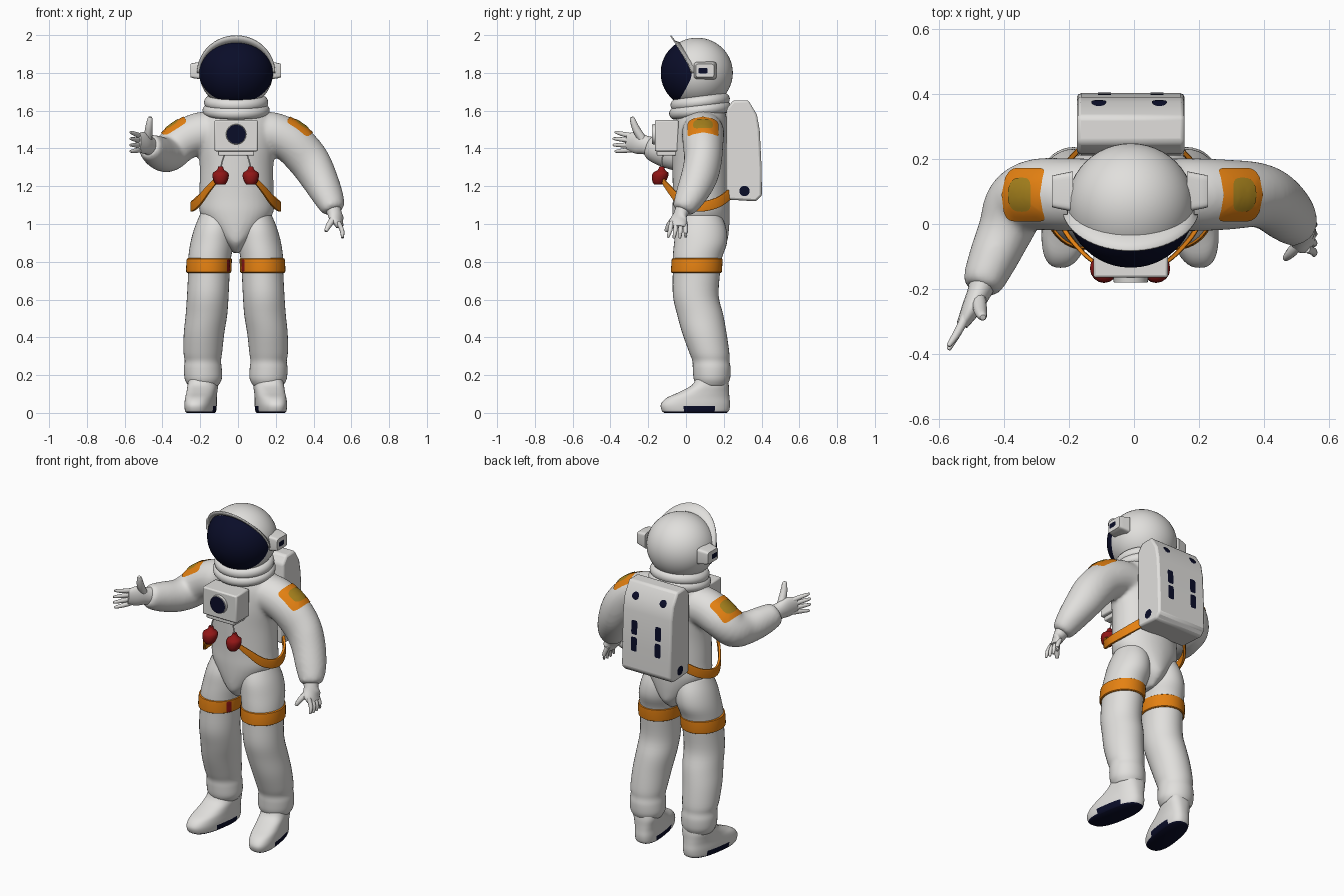
import bpy, bmesh, math
from mathutils import Vector
from mathutils.bvhtree import BVHTree

if "Cube" in bpy.data.objects:
    bpy.data.objects.remove(bpy.data.objects["Cube"])

CX = -0.012  # symmetry plane of the paired parts


def material(name, rgb):
    m = bpy.data.materials.new(name)
    m.diffuse_color = (*rgb, 1)
    m.use_nodes = True
    m.node_tree.nodes["Principled BSDF"].inputs["Base Color"].default_value = m.diffuse_color
    return m


WHITE = material("suit white", (0.75, 0.74, 0.72))
NAVY = material("dark navy", (0.003, 0.004, 0.022))
ORANGE = material("orange", (0.78, 0.22, 0.006))
OLIVE = material("olive gold", (0.38, 0.22, 0.012))
RED = material("dark red", (0.28, 0.008, 0.008))


def make(name, verts, faces, mat, angle=40):
    bm = bmesh.new()
    vs = [bm.verts.new(v) for v in verts]
    for f in faces:
        bm.faces.new([vs[i] for i in f])
    bmesh.ops.recalc_face_normals(bm, faces=bm.faces)
    for f in bm.faces:
        f.smooth = True
    for e in bm.edges:
        e.smooth = len(e.link_faces) < 2 or e.calc_face_angle(0) < math.radians(angle)
    me = bpy.data.meshes.new(name)
    bm.to_mesh(me)
    bm.free()
    ob = bpy.data.objects.new(name, me)
    me.materials.append(mat)
    bpy.context.collection.objects.link(ob)
    return ob


def spline(pts, k):
    out = []
    for i in range(len(pts) - 1):
        a, b, c, d = pts[max(i - 1, 0)], pts[i], pts[i + 1], pts[min(i + 2, len(pts) - 1)]
        for j in range(k):
            t = j / k
            out.append([0.5 * (2 * q + (r - p) * t + (2 * p - 5 * q + 4 * r - s) * t * t
                               + (3 * q - p - 3 * r + s) * t ** 3) for p, q, r, s in zip(a, b, c, d)])
    return out + [list(pts[-1])]


def spow(c, p):
    return math.copysign(abs(c) ** (2 / p), c)


def tube(name, secs, mat, n=32, k=4, flat=False, power=2, angle=40):
    """Loft of (x, y, z, ra, rb) sections; flat keeps them horizontal."""
    s = spline(secs, k)
    verts, faces = [], []
    for i, (x, y, z, ra, rb) in enumerate(s):
        u, v = Vector((1, 0, 0)), Vector((0, 1, 0))
        if not flat:
            t = Vector(s[min(i + 1, len(s) - 1)][:3]) - Vector(s[max(i - 1, 0)][:3])
            u = t.cross(Vector((0, 0, 1))).normalized()
            v = u.cross(t).normalized()
        for j in range(n):
            a = 2 * math.pi * j / n
            verts.append(Vector((x, y, z)) + u * ra * spow(math.cos(a), power) + v * rb * spow(math.sin(a), power))
    for i in range(len(s) - 1):
        for j in range(n):
            q = (j + 1) % n
            faces.append((i * n + j, i * n + q, i * n + n + q, i * n + n + j))
    faces += [tuple(range(n)), tuple(range(len(verts) - n, len(verts)))]
    return make(name, verts, faces, mat, angle)


def box(name, x, y, z, mat, bevel=0.008):
    verts = [(a, b, c) for a in x for b in y for c in z]
    ob = make(name, verts, [(0, 1, 3, 2), (4, 5, 7, 6), (0, 1, 5, 4), (2, 3, 7, 6), (0, 2, 6, 4), (1, 3, 7, 5)], mat)
    m = ob.modifiers.new("bevel", "BEVEL")
    m.width, m.segments = bevel, 2
    return ob


def decal(name, target, centre, normal, up, w, h, mat, power=2, lift=0.003):
    """Thin patch projected on to the target's surface."""
    tree = BVHTree.FromObject(target, bpy.context.evaluated_depsgraph_get())
    c, nrm = Vector(centre), Vector(normal).normalized()
    u = Vector(up).cross(nrm).normalized()
    v = nrm.cross(u)
    n, rings = 32, 6
    verts, faces = [], []
    for r in range(1, rings + 1):
        for j in range(n):
            a = 2 * math.pi * j / n
            p = c + (u * w / 2 * spow(math.cos(a), power) + v * h / 2 * spow(math.sin(a), power)) * r / rings
            hit = tree.ray_cast(p + nrm * 0.12, -nrm)[0]
            verts.append((hit or p) + nrm * lift)
    for r in range(rings - 1):
        for j in range(n):
            q = (j + 1) % n
            faces.append((r * n + j, r * n + q, r * n + n + q, r * n + n + j))
    faces.append(tuple(range(n)))
    ob = make(name, verts, faces, mat)
    # face outward
    if sum((f.normal * f.area for f in ob.data.polygons), Vector()).dot(nrm) < 0:
        ob.data.flip_normals()
    return ob


# Torso and arms, blended into one soft suit
torso = tube("suit_torso_and_arms", [
    (-0.008, 0.08, 0.845, 0.015, 0.08), (-0.008, 0.08, 0.90, 0.07, 0.135), (-0.008, 0.08, 0.97, 0.135, 0.148),
    (-0.008, 0.08, 1.06, 0.195, 0.152), (-0.008, 0.08, 1.15, 0.197, 0.15), (-0.008, 0.078, 1.3, 0.195, 0.15),
    (-0.008, 0.078, 1.42, 0.205, 0.15), (-0.008, 0.08, 1.52, 0.205, 0.14), (-0.008, 0.085, 1.59, 0.17, 0.125),
    (-0.008, 0.085, 1.64, 0.12, 0.11)], WHITE, 40, 5, True)
arm_r = tube("arm_raised", [
    (-0.08, 0.09, 1.48, 0.11, 0.11), (-0.2, 0.09, 1.48, 0.112, 0.112), (-0.3, 0.09, 1.435, 0.11, 0.105),
    (-0.36, 0.06, 1.38, 0.1, 0.1), (-0.395, -0.02, 1.368, 0.085, 0.092), (-0.435, -0.11, 1.385, 0.075, 0.085),
    (-0.465, -0.18, 1.405, 0.062, 0.07), (-0.473, -0.2, 1.412, 0.045, 0.05)], WHITE)
arm_l = tube("arm_lowered", [
    (0.06, 0.09, 1.48, 0.11, 0.11), (0.18, 0.09, 1.48, 0.112, 0.112), (0.285, 0.09, 1.43, 0.108, 0.112),
    (0.37, 0.09, 1.34, 0.1, 0.11), (0.425, 0.07, 1.25, 0.095, 0.1), (0.475, 0.025, 1.15, 0.085, 0.08),
    (0.502, -0.012, 1.085, 0.065, 0.06), (0.508, -0.02, 1.07, 0.045, 0.042)], WHITE)
bpy.ops.object.select_all(action="DESELECT")
for o in (arm_r, arm_l, torso):
    o.select_set(True)
bpy.context.view_layer.objects.active = torso
bpy.ops.object.join()
m = torso.modifiers.new("blend", "REMESH")
m.mode, m.voxel_size, m.use_smooth_shade = "VOXEL", 0.011, True
m = torso.modifiers.new("soften", "SMOOTH")
m.iterations, m.factor = 8, 0.5

# Shoulder patches
for s, x in ((-1, -0.338), (1, 0.325)):
    c, nrm = (x, 0.09, 1.515), (0.67 * s, 0, 0.74)
    decal("shoulder_patch", torso, c, nrm, (0, 0, 1), 0.165, 0.145, ORANGE, 7, 0.005)
    decal("shoulder_emblem", torso, c, nrm, (0, 0, 1), 0.105, 0.085, OLIVE, 3, 0.008)

# Legs, thigh bands, boots and waist straps
for s in (-1, 1):
    leg = [(0.10, 0.08, 1.06, 0.085, 0.10), (0.113, 0.08, 0.98, 0.105, 0.132), (0.125, 0.077, 0.9, 0.115, 0.14),
           (0.138, 0.06, 0.82, 0.113, 0.13), (0.142, 0.055, 0.74, 0.11, 0.125), (0.148, 0.052, 0.62, 0.11, 0.121),
           (0.155, 0.075, 0.52, 0.11, 0.122), (0.168, 0.098, 0.42, 0.107, 0.117), (0.174, 0.123, 0.32, 0.102, 0.106),
           (0.174, 0.132, 0.275, 0.096, 0.098), (0.174, 0.136, 0.235, 0.1, 0.1), (0.172, 0.137, 0.18, 0.098, 0.096),
           (0.172, 0.137, 0.145, 0.08, 0.08)]
    tube("leg", [(CX + s * x, *r) for x, *r in leg], WHITE, 36, 4, True, angle=70)
    band = tube("thigh_band", [(CX + s * x, y, z, a, b) for x, y, z, a, b in (
        (0.143, 0.055, 0.742, 0.108, 0.123), (0.143, 0.055, 0.745, 0.119, 0.134), (0.142, 0.057, 0.78, 0.12, 0.135),
        (0.14, 0.059, 0.815, 0.119, 0.134), (0.14, 0.06, 0.818, 0.108, 0.123))], ORANGE, 40, 2, True)
    decal("band_tag", band, (CX + s * 0.045, -0.01, 0.78), (-s * 0.75, -0.6, 0), (0, 0, 1), 0.03, 0.064, RED, 8)
    boot = tube("boot", [(CX + s * 0.186, y, z, a, b) for y, z, a, b in (
        (0.05, 0, 0.068, 0.165), (0.05, 0.012, 0.075, 0.178), (0.05, 0.045, 0.078, 0.183), (0.064, 0.08, 0.077, 0.166),
        (0.096, 0.11, 0.077, 0.132), (0.13, 0.15, 0.078, 0.096), (0.137, 0.2, 0.07, 0.08))],
        WHITE, 48, 4, True, 2.5, 60)
    boot.data.materials.append(NAVY)
    for v in boot.data.vertices:
        v.co.x += s * 0.15 * (0.05 - v.co.y)
    for f in boot.data.polygons:  # dark sole, rising at the instep
        if f.center.z < 0.008 or (f.center.z < 0.035 and 0 < f.center.y < 0.16):
            f.material_index = 1
    strap = [(0.14, 0.245, 1.17, 0.008, 0.026), (0.205, 0.17, 1.115, 0.008, 0.027), (0.232, 0.07, 1.092, 0.008, 0.027),
             (0.2, -0.02, 1.115, 0.008, 0.025), (0.145, -0.088, 1.185, 0.007, 0.018), (0.1, -0.125, 1.235, 0.006, 0.012)]
    tube("waist_strap", [(CX + s * x, *r) for x, *r in strap], ORANGE, 16, 5, power=6)
    # Red valve hanging from the chest unit
    tube("red_valve", [(CX + s * 0.08, y, z, r, r) for y, z, r in (
        (-0.145, 1.208, 0.022), (-0.143, 1.222, 0.034), (-0.138, 1.25, 0.043), (-0.134, 1.272, 0.04),
        (-0.13, 1.285, 0.02), (-0.128, 1.305, 0.012))], RED, 16, 2, True)
    tube("valve_cord", [(CX + s * x, y, z, 0.004, 0.004) for x, y, z in (
        (0.08, -0.128, 1.29), (0.072, -0.128, 1.33), (0.055, -0.12, 1.38))], WHITE, 8)
    # Helmet ear pods
    ear = tube("ear_pod", [(0.175, 0, 0, 0.062, 0.048), (0.205, 0, 0, 0.056, 0.043), (0.225, 0, 0, 0.052, 0.04),
                           (0.24, 0, 0, 0.048, 0.035)], WHITE, 32, 2, power=7)
    for v in ear.data.vertices:
        v.co = (CX + s * v.co.x, v.co.y + 0.1, v.co.z + 1.812)
    if s < 0:
        ear.data.flip_normals()
    decal("ear_slot", ear, (CX + s * 0.24, 0.09, 1.812), (s, 0, 0), (0, 0, 1), 0.05, 0.03, NAVY, 5)

# Helmet shell, visor and raised brim
HC, HR = Vector((-0.01, 0.058, 1.8)), Vector((0.195, 0.19, 0.186))
bpy.ops.mesh.primitive_uv_sphere_add(segments=48, ring_count=28, radius=1, location=HC)
helmet = bpy.context.object
helmet.name, helmet.scale = "helmet", HR
helmet.data.materials.append(WHITE)
bpy.ops.object.shade_smooth()


def visor_point(r, a):
    x, z = 0.99 * r * math.cos(a), 0.845 * r * math.sin(a)
    d = Vector((x, -math.sqrt(max(0, 1 - x * x - z * z)), z)) * 1.012
    return HC + Vector(p * q for p, q in zip(d, HR))


N, R = 64, 12
verts = [visor_point(math.sin(math.pi / 2 * r / R), 2 * math.pi * j / N) for r in range(1, R + 1) for j in range(N)]
faces = [(r * N + j, r * N + (j + 1) % N, r * N + N + (j + 1) % N, r * N + N + j) for r in range(R - 1) for j in range(N)]
make("visor", verts, faces + [tuple(range(N))], NAVY)
verts = []
for j in range(33):
    a = math.pi * j / 32
    p, f = visor_point(1, a), math.sin(a)
    back = p + Vector((0, 0.03, -0.004))
    verts += [back, p + Vector((0, -0.012, 0.012)) * f, p + Vector((0.012 * math.cos(a), -0.034 * f, 0.04 * f))]
faces = [(3 * j + i, 3 * j + i + 1, 3 * j + i + 4, 3 * j + i + 3) for j in range(32) for i in range(2)]
brim = make("visor_brim", verts, faces, WHITE, 80)
brim.modifiers.new("thickness", "SOLIDIFY").thickness = 0.006

# Neck rings
for z, major, minor in ((1.645, 0.137, 0.033), (1.602, 0.147, 0.031)):
    bpy.ops.mesh.primitive_torus_add(major_segments=48, minor_segments=16, major_radius=major, minor_radius=minor,
                                     location=(-0.01, 0.075, z), rotation=(0.13, 0, 0))
    ring = bpy.context.object
    ring.name, ring.scale = "neck_ring", (1, 0.93, 1)
    ring.data.materials.append(WHITE)
    bpy.ops.object.shade_smooth()

# Chest unit with dial
chest = box("chest_unit", (-0.125, 0.105), (-0.165, -0.04), (1.385, 1.55), WHITE)
box("chest_unit_base", (-0.105, 0.085), (-0.155, -0.04), (1.362, 1.39), WHITE, 0.005)
dial = tube("dial_housing", [(-0.01, -0.15, 1.475, 0.056, 0.056), (-0.01, -0.18, 1.475, 0.052, 0.052)], WHITE, 32, 1)
decal("dial_face", dial, (-0.01, -0.18, 1.475), (0, -1, 0), (0, 0, 1), 0.1, 0.1, NAVY)

# Backpack: side profile extruded across
prof = [(0.21, 1.13), (0.37, 1.12), (0.402, 1.15), (0.4, 1.3), (0.39, 1.5), (0.375, 1.58), (0.33, 1.655),
        (0.25, 1.655), (0.215, 1.61)]
n = len(prof)
verts = [(x, y, z) for x in (-0.175, 0.155) for y, z in prof]
faces = [(i, (i + 1) % n, n + (i + 1) % n, n + i) for i in range(n)] + [tuple(range(n)), tuple(range(n, 2 * n))]
pack = make("backpack", verts, faces, WHITE)
m = pack.modifiers.new("bevel", "BEVEL")
m.width, m.segments = 0.012, 2
for s in (-1, 1):
    decal("pack_port", pack, (-0.01 + s * 0.165, 0.31, 1.175), (s, 0, 0), (0, 0, 1), 0.055, 0.055, NAVY)
    decal("pack_light", pack, (-0.015 + s * 0.093, 0.37, 1.585), (0, 0.9, 0.4), (0, 0, 1), 0.046, 0.046, NAVY)
    for z in (1.305, 1.405):
        decal("pack_vent", pack, (-0.01 + s * 0.08, 0.395, z), (0, 1, 0), (0, 0, 1), 0.04, 0.085, NAVY, 6)


# Gloves: a palm with tapered fingers
def glove(name, palm, fingers):
    tube(name + "_palm", palm, WHITE, 20)
    for a, b, c, r in fingers:
        tube(name + "_finger", [(*a, r, r), (*b, r * 0.9, r * 0.9), (*c, r * 0.55, r * 0.55),
                                (*(Vector(c) + (Vector(c) - Vector(b)) * 0.12), 0.002, 0.002)], WHITE, 12, 3)


glove("raised_glove", [(-0.46, -0.17, 1.405, 0.045, 0.055), (-0.478, -0.215, 1.418, 0.036, 0.05),
                       (-0.5, -0.26, 1.43, 0.03, 0.058), (-0.528, -0.31, 1.435, 0.018, 0.045)],
      [((-0.515, -0.28, 1.43 + d), (-0.54, -0.33, 1.432 + d * 1.2), (-0.567, -0.385 + abs(d) * 0.4, 1.435 + d * 1.4), 0.014)
       for d in (-0.036, -0.012, 0.012, 0.036)]
      + [((-0.478, -0.225, 1.44), (-0.472, -0.265, 1.505), (-0.465, -0.285, 1.56), 0.023)])
glove("lowered_glove", [(0.5, -0.01, 1.09, 0.045, 0.042), (0.512, -0.028, 1.055, 0.04, 0.034),
                        (0.525, -0.04, 1.02, 0.052, 0.026), (0.54, -0.045, 0.985, 0.042, 0.018)],
      [((0.53, -0.04 + d, 1.01), (0.551, -0.043 + d * 1.15, 0.965), (0.553, -0.048 + d * 1.3, 0.925 + abs(d) * 0.2), 0.013)
       for d in (-0.036, -0.012, 0.012, 0.036)]
      + [((0.515, -0.05, 1.04), (0.485, -0.085, 1.0), (0.466, -0.105, 0.965), 0.018)])
